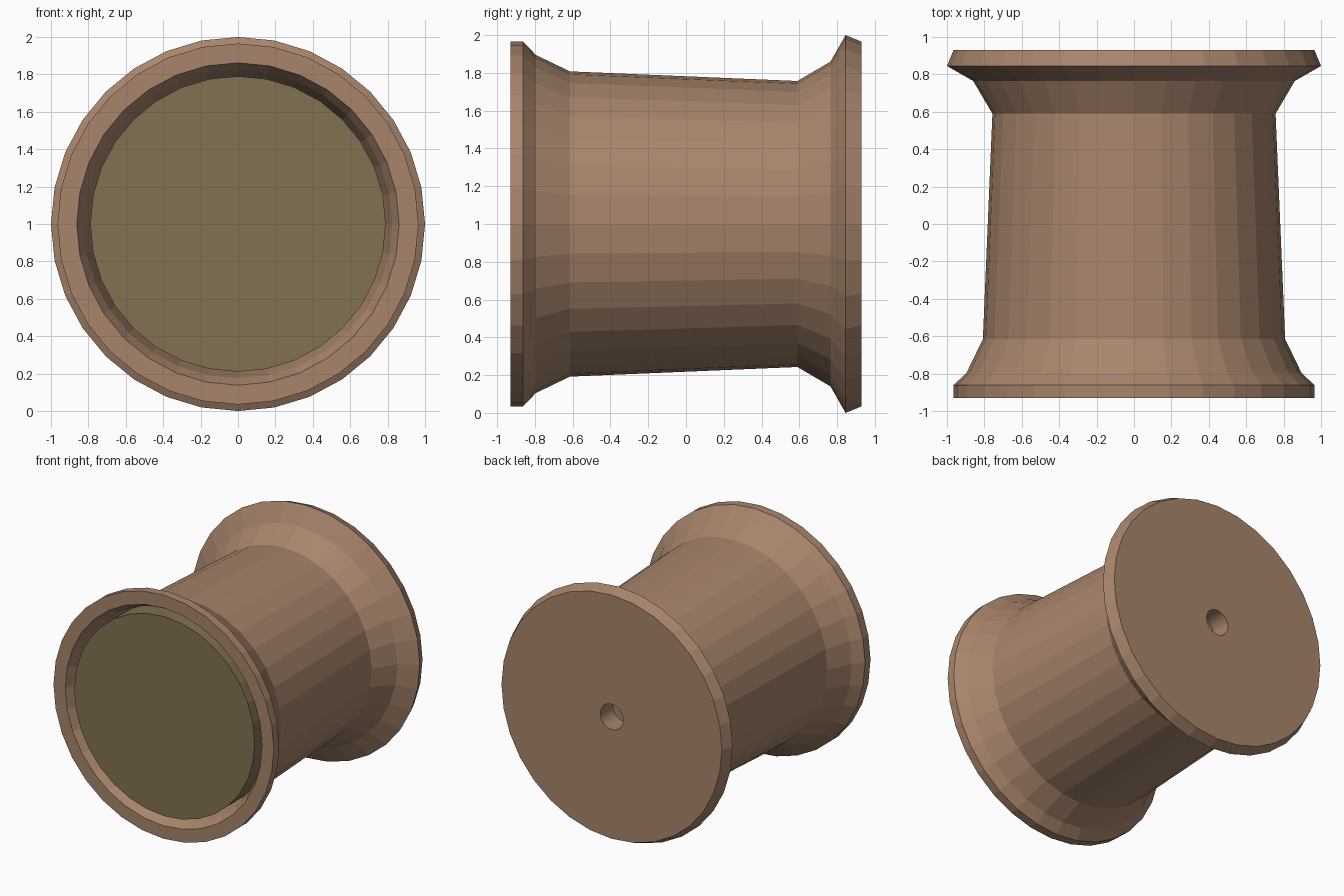
import bpy, bmesh, math

if "Cube" in bpy.data.objects:
    bpy.data.objects.remove(bpy.data.objects["Cube"])

SIDES = 32


def material(name, rgb):
    m = bpy.data.materials.new(name)
    m.diffuse_color = (*rgb, 1)
    m.use_nodes = True
    m.node_tree.nodes["Principled BSDF"].inputs["Base Color"].default_value = m.diffuse_color
    return m


def lathe(name, profile, mat):
    """Spin (y, radius) points round the y axis at z = 1; radius 0 closes the end."""
    bm = bmesh.new()
    rings = []
    for y, r in profile:
        if r == 0:
            rings.append([bm.verts.new((0, y, 1))] * SIDES)
        else:
            angles = [2 * math.pi * i / SIDES for i in range(SIDES)]
            rings.append([bm.verts.new((r * math.cos(a), y, 1 + r * math.sin(a))) for a in angles])
    for a, b in zip(rings, rings[1:]):
        for i in range(SIDES):
            j = (i + 1) % SIDES
            bm.faces.new(dict.fromkeys((a[i], a[j], b[j], b[i])))
    bmesh.ops.recalc_face_normals(bm, faces=bm.faces)
    mesh = bpy.data.meshes.new(name)
    bm.to_mesh(mesh)
    bm.free()
    mesh.materials.append(mat)
    obj = bpy.data.objects.new(name, mesh)
    bpy.context.collection.objects.link(obj)
    return obj


wood = material("wood", (0.39, 0.235, 0.15))
olive = material("olive", (0.225, 0.165, 0.085))

# Spool: recessed front, flared rims, tapered barrel, small blind hole at the back
lathe("spool_body", [
    (-0.70, 0), (-0.70, 0.785), (-0.86, 0.825), (-0.93, 0.862),
    (-0.93, 0.965), (-0.862, 0.965), (-0.795, 0.895), (-0.615, 0.808),
    (0.59, 0.757), (0.765, 0.86), (0.845, 1.0), (0.93, 0.965),
    (0.93, 0.10), (0.77, 0.10), (0.77, 0)], wood)

# Round plug filling the front recess
lathe("front_disc", [(-0.70, 0), (-0.70, 0.79), (-0.92, 0.79), (-0.92, 0)], olive)
